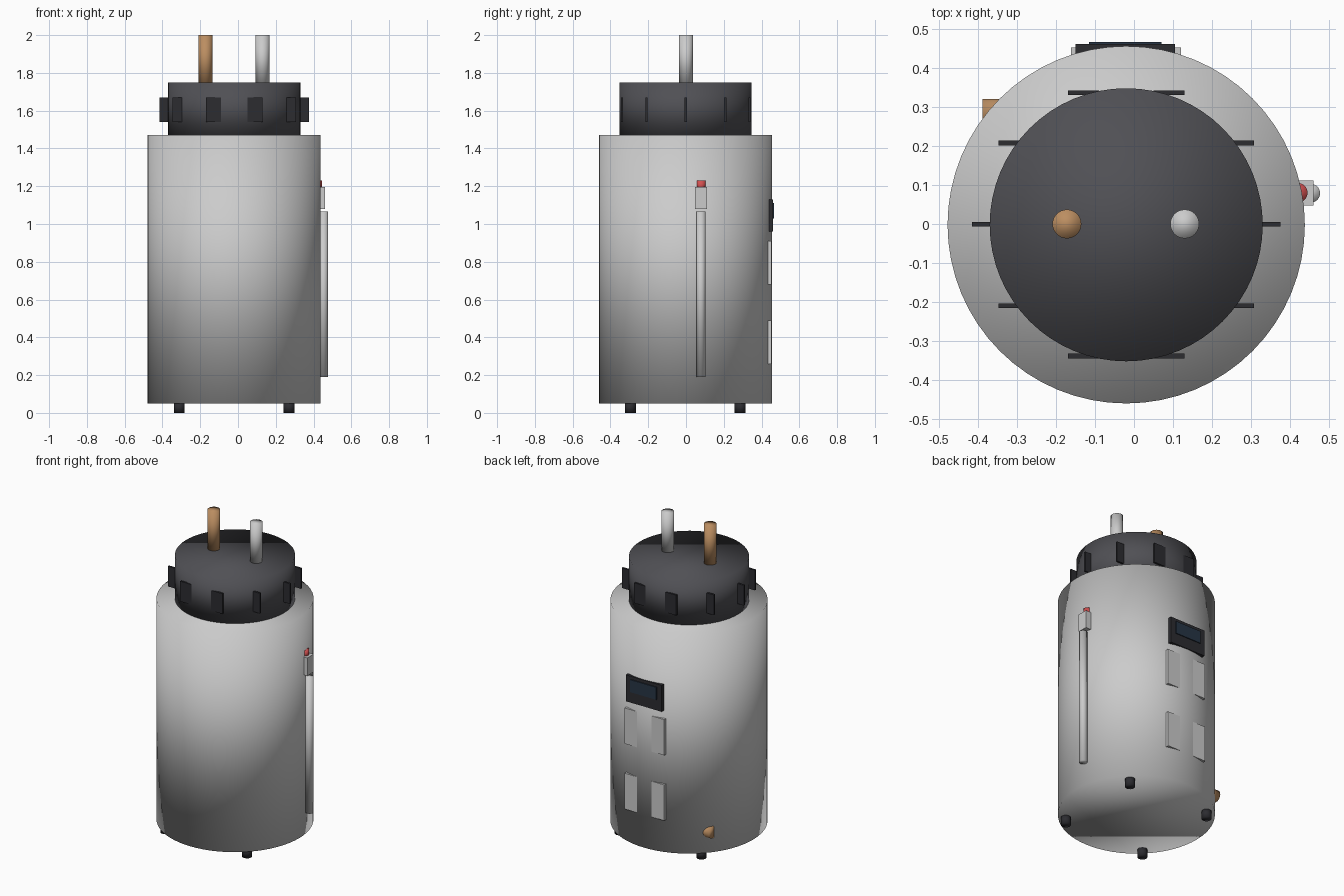
import bpy
from math import cos, sin, pi

if "Cube" in bpy.data.objects:
    bpy.data.objects.remove(bpy.data.objects["Cube"])

CX = -0.02  # tank axis


def material(name, rgb):
    m = bpy.data.materials.new(name)
    m.diffuse_color = (*rgb, 1)
    m.use_nodes = True
    m.node_tree.nodes["Principled BSDF"].inputs["Base Color"].default_value = m.diffuse_color
    return m


COPPER = material("copper", (0.50, 0.27, 0.12))
CHARCOAL = material("charcoal", (0.08, 0.08, 0.09))
BLACK = material("black", (0.025, 0.025, 0.03))
RED = material("red", (0.65, 0.08, 0.08))
GLASS = material("dark_glass", (0.02, 0.035, 0.06))


def finish(name, mat):
    o = bpy.context.object
    o.name = name
    if mat:
        o.data.materials.append(mat)
    return o


def cylinder(name, x, y, z0, z1, r, mat=None, n=32):
    bpy.ops.mesh.primitive_cylinder_add(vertices=n, radius=r, depth=z1 - z0,
                                        location=(x, y, (z0 + z1) / 2))
    bpy.ops.object.shade_smooth()
    return finish(name, mat)


def box(name, lo, hi, mat=None):
    bpy.ops.mesh.primitive_cube_add(size=1, location=[(a + b) / 2 for a, b in zip(lo, hi)])
    bpy.context.object.scale = [b - a for a, b in zip(lo, hi)]
    bpy.ops.object.transform_apply(location=False, rotation=False, scale=True)
    return finish(name, mat)


# Tank and heat pump head
cylinder("tank", CX, -0.002, 0.05, 1.47, 0.458, n=64)
cylinder("top_housing", CX, -0.002, 1.47, 1.75, 0.35, CHARCOAL, n=64)

# Vent fins round the head, all facing the same way
for i in range(10):
    a = i * pi / 5
    x, y = CX + 0.355 * cos(a), 0.355 * sin(a) - 0.001
    box(f"vent_fin_{i + 1}", (x - 0.04, y - 0.006, 1.54), (x + 0.04, y + 0.006, 1.67), BLACK)

# Water pipes on top
cylinder("hot_pipe", -0.172, 0, 1.74, 2.0, 0.037, COPPER)
cylinder("cold_pipe", 0.13, 0, 1.74, 2.0, 0.037)

# Feet
for sx in (-1, 1):
    for sy in (-1, 1):
        cylinder(f"foot_{'right' if sx > 0 else 'left'}_{'back' if sy > 0 else 'front'}",
                 CX + sx * 0.291, sy * 0.291 - 0.004, 0, 0.055, 0.029, BLACK)

# Relief valve and discharge tube on the right
cylinder("discharge_tube", 0.453, 0.079, 0.19, 1.065, 0.024)
box("relief_valve", (0.39, 0.047, 1.08), (0.46, 0.112, 1.195))
cylinder("relief_lever", 0.42, 0.08, 1.18, 1.23, 0.025, RED)

# Drain valve low on the back left
drain = cylinder("drain_valve", -0.338, 0.283, 0.13, 0.23, 0.037, COPPER)
drain.rotation_euler.y = pi / 2

# Control display and access panels on the back
box("display_housing", (-0.15, 0.436, 0.96), (0.105, 0.461, 1.13), BLACK)
box("display_screen", (-0.115, 0.45, 1.03), (0.07, 0.467, 1.11), GLASS)
box("upper_access_panel", (-0.162, 0.43, 0.68), (0.12, 0.453, 0.91))
box("lower_access_panel", (-0.162, 0.43, 0.26), (0.12, 0.453, 0.49))
